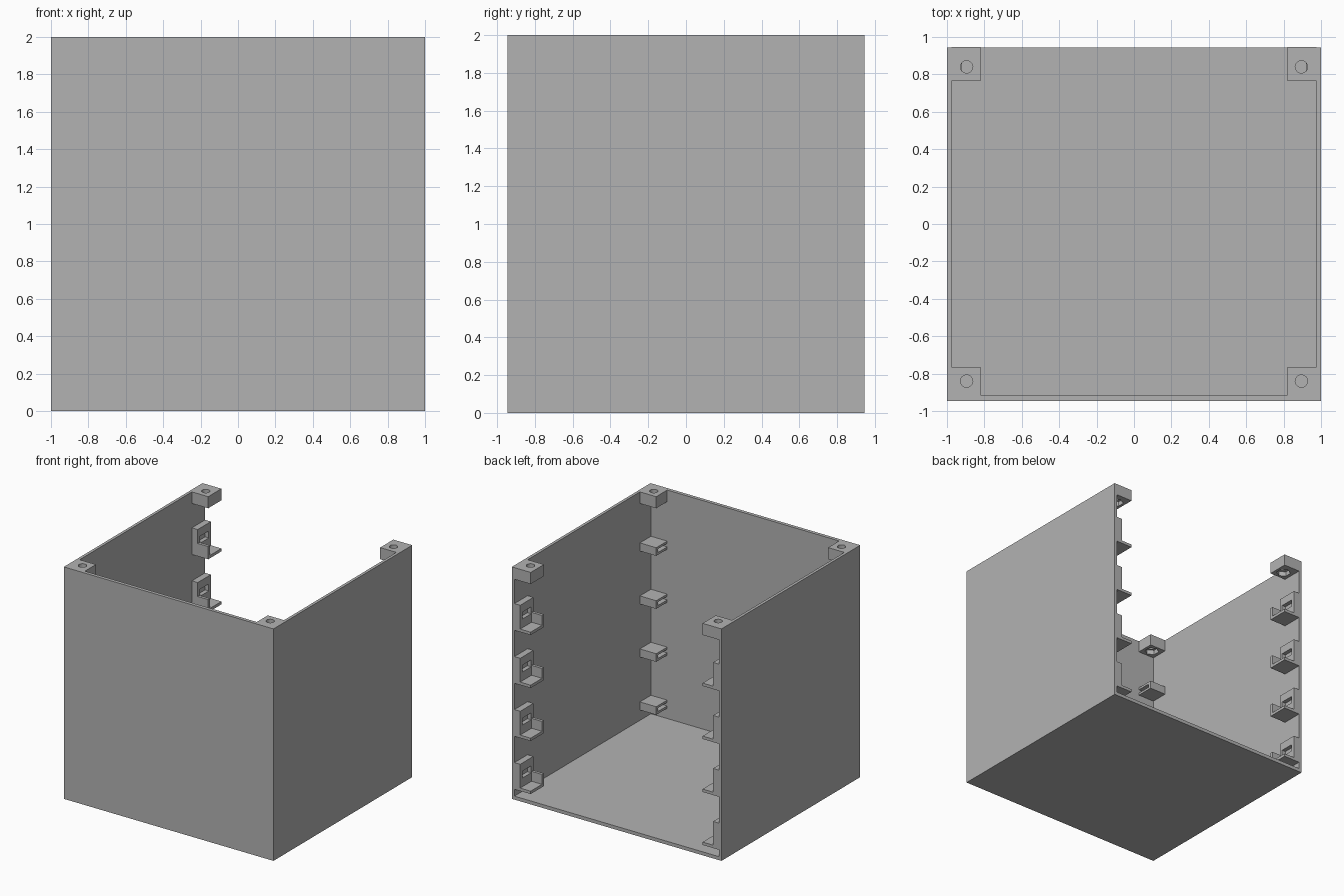
import bpy, bmesh, math
from mathutils import Matrix, Vector

if "Cube" in bpy.data.objects:
    bpy.data.objects.remove(bpy.data.objects["Cube"])

grey = bpy.data.materials.new("plain grey")
grey.use_nodes = True
colour = (0.45, 0.45, 0.45, 1)
grey.diffuse_color = colour
grey.node_tree.nodes["Principled BSDF"].inputs["Base Color"].default_value = colour

W, D, H = 1.0, 0.945, 2.0        # half width, half depth, height
IN_X, IN_Y = 0.975, 0.915        # inner wall faces
TAB_X, TAB_Y = 0.82, 0.765       # inner edges of the corner parts
PITCH, LEVELS = 0.457, 4


def finish(name, bm):
    mesh = bpy.data.meshes.new(name)
    bm.to_mesh(mesh)
    bm.free()
    mesh.materials.append(grey)
    obj = bpy.data.objects.new(name, mesh)
    bpy.context.collection.objects.link(obj)
    return obj


def box(name, lo, hi):
    lo, hi = Vector(lo), Vector(hi)
    bm = bmesh.new()
    size = Matrix.Diagonal((hi - lo).to_4d())
    bmesh.ops.create_cube(bm, size=1, matrix=Matrix.Translation((lo + hi) / 2) @ size)
    return finish(name, bm)


def peg(name, centre, radius, depth, sides):
    bm = bmesh.new()
    bmesh.ops.create_cone(bm, cap_ends=True, segments=sides, radius1=radius,
                          radius2=radius, depth=depth, matrix=Matrix.Translation(centre))
    return finish(name, bm)


def carve(obj, cutters):
    bpy.context.view_layer.objects.active = obj
    for cutter in cutters:
        cutter.hide_render = True
        mod = obj.modifiers.new("cut", 'BOOLEAN')
        mod.operation, mod.solver, mod.object = 'DIFFERENCE', 'EXACT', cutter
        bpy.ops.object.modifier_apply(modifier=mod.name)
        bpy.data.objects.remove(cutter)


def repeat(obj, levels=1):
    if levels > 1:
        stack = obj.modifiers.new("levels", 'ARRAY')
        stack.count = levels
        stack.use_relative_offset = False
        stack.use_constant_offset = True
        stack.constant_offset_displace = (0, 0, -PITCH)
    obj.modifiers.new("both sides", 'MIRROR').use_axis[0] = True


# Case: floor, front and side walls, open at the top and back
case = box("case", (-W, -D, 0), (W, D, H))
carve(case, [box("case_cutter", (-IN_X, -IN_Y, 0.03), (IN_X, D + 1, H + 1))])

# Screw blocks with a through hole and a nut pocket underneath
for name, y0, y1, yc in (("front_screw_block", -IN_Y, -TAB_Y, -0.84),
                         ("back_screw_block", TAB_Y, D, 0.84)):
    block = box(name, (TAB_X, y0, H - 0.1), (IN_X, y1, H))
    carve(block, [peg("screw_hole", (0.895, yc, H), 0.033, 0.5, 24),
                  peg("nut_pocket", (0.895, yc, H - 0.1), 0.058, 0.08, 6)])
    repeat(block)

# Front clips: slotted tabs in the front corners
clip = box("front_clip", (TAB_X, -IN_Y, 1.49), (IN_X, -TAB_Y, 1.56))
carve(clip, [box("clip_slot", (0, -D, 1.51), (0.95, -TAB_Y - 0.025, 1.54))])
repeat(clip, LEVELS)

# Back brackets: shelf with an inner lip and a slotted upright
bracket = box("back_bracket", (TAB_X, TAB_Y, 1.46), (IN_X, D, 1.69))
carve(bracket, [
    box("above_lip", (0, 0, 1.57), (0.92, 1.5, 1.9)),
    box("above_shelf", (0, TAB_Y + 0.025, 1.485), (0.92, 1.5, 1.6)),
    box("upright_slot", (0.9, TAB_Y + 0.03, 1.56), (0.955, D - 0.03, 1.62)),
])
repeat(bracket, LEVELS)
